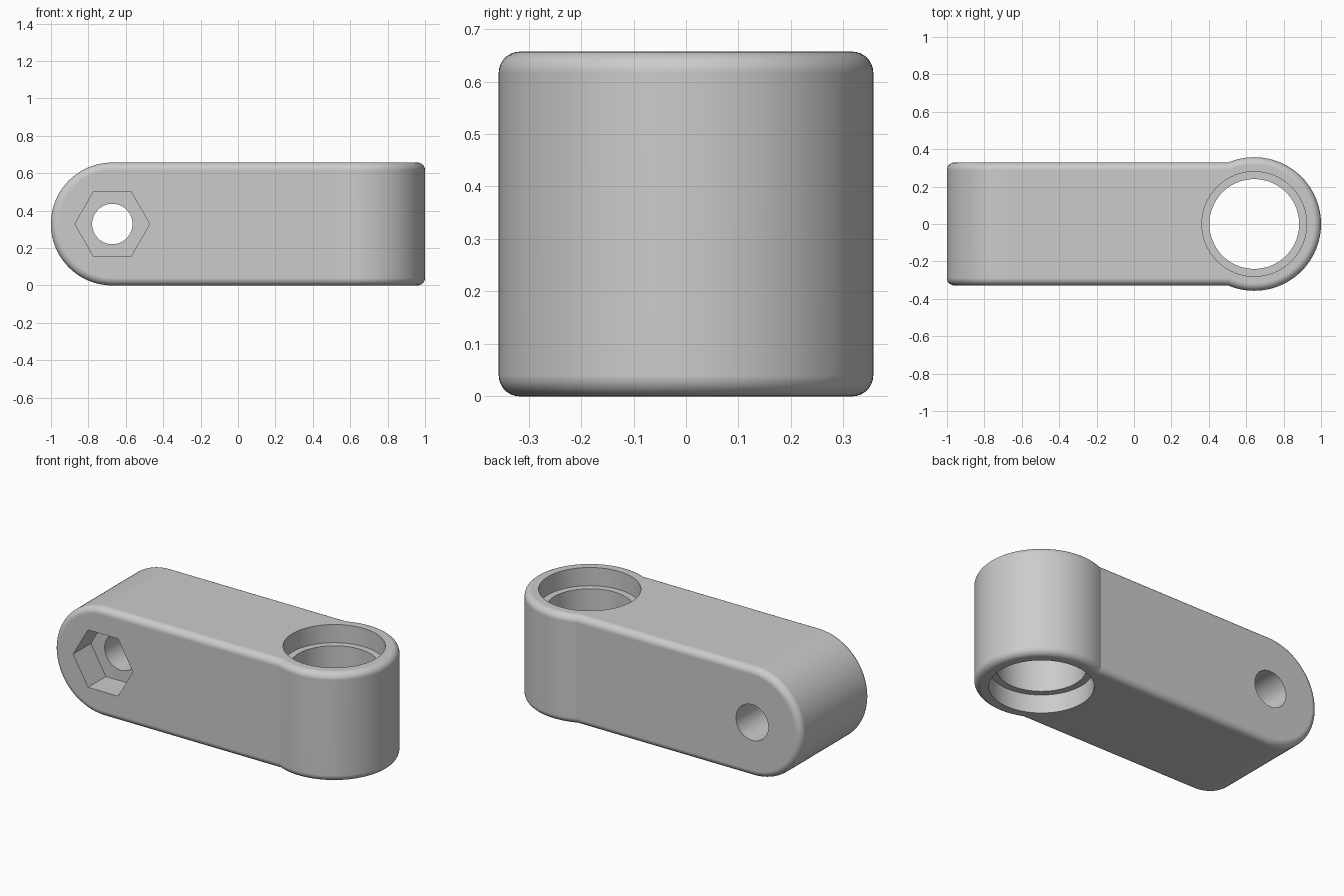
import bpy
import bmesh
from math import sin, cos, pi, radians
from mathutils import Vector

if "Cube" in bpy.data.objects:
    bpy.data.objects.remove(bpy.data.objects["Cube"], do_unlink=True)

HEIGHT = 0.657
HALF = HEIGHT / 2
FILLET = 0.04
BOSS_X, BOSS_R = 0.643, 0.357
BOLT_X = -0.672

grey = bpy.data.materials.new("plain grey")
grey.use_nodes = True
colour = (0.6, 0.6, 0.6, 1)
grey.diffuse_color = colour
grey.node_tree.nodes["Principled BSDF"].inputs["Base Color"].default_value = colour


def loft(name, loops):
    """Solid skinned through a list of equal closed loops, capped at both ends."""
    bm = bmesh.new()
    rings = [[bm.verts.new(p) for p in loop] for loop in loops]
    for a, b in zip(rings, rings[1:]):
        for i in range(len(a)):
            j = (i + 1) % len(a)
            bm.faces.new((a[i], a[j], b[j], b[i]))
    bm.faces.new(rings[0])
    bm.faces.new(rings[-1])
    bmesh.ops.recalc_face_normals(bm, faces=bm.faces)
    mesh = bpy.data.meshes.new(name)
    bm.to_mesh(mesh)
    bm.free()
    mesh.materials.append(grey)
    obj = bpy.data.objects.new(name, mesh)
    bpy.context.collection.objects.link(obj)
    return obj


def circle(x, r, z, n=96):
    return [Vector((x + r * cos(2 * pi * i / n), r * sin(2 * pi * i / n), z))
            for i in range(n)]


def upright(x, r, y, n):
    """Circle standing in the front plane."""
    return [Vector((p.x, y, HALF + p.y)) for p in circle(x, r, 0, n)]


def arm_outline(inset, y):
    """Rounded left end, square right end buried in the boss."""
    r = HALF - inset
    arc = [Vector((BOLT_X + r * cos(a), y, HALF + r * sin(a)))
           for a in (pi / 2 + pi * i / 48 for i in range(49))]
    return arc + [Vector((BOSS_X, y, HALF - r)), Vector((BOSS_X, y, HALF + r))]


def fillet_steps(half, steps=8):
    """(inset, position) pairs running between two rounded ends."""
    end = [(FILLET * (1 - sin(a)), half - FILLET * (1 - cos(a)))
           for a in (pi / 2 * i / steps for i in range(steps + 1))]
    return [(d, -p) for d, p in end] + [(d, p) for d, p in reversed(end)]


# Rounded arm and upright boss
body = loft("link_arm", [arm_outline(d, y) for d, y in fillet_steps(HALF)])
boss = loft("boss", [circle(BOSS_X, BOSS_R - d, HALF + z)
                     for d, z in fillet_steps(HALF)])

# Bore with a recess at each end, bolt hole and hexagonal nut pocket
RECESS = 0.11
cutters = [
    loft("bore_cutter", [circle(BOSS_X, r, z) for r, z in (
        (0.28, -0.1), (0.28, RECESS), (0.24, RECESS),
        (0.24, HEIGHT - RECESS), (0.28, HEIGHT - RECESS), (0.28, HEIGHT + 0.1))]),
    loft("bolt_cutter", [upright(BOLT_X, 0.108, y, 64) for y in (-0.5, 0.5)]),
    loft("nut_cutter", [upright(BOLT_X, 0.2, y, 6) for y in (-0.5, 0.17 - HALF)]),
]

for tool, operation in [(boss, "UNION")] + [(c, "DIFFERENCE") for c in cutters]:
    tool.hide_render = True
    mod = body.modifiers.new(tool.name, "BOOLEAN")
    mod.operation = operation
    mod.solver = "EXACT"
    mod.object = tool

# Bake the cuts and drop the helpers
bpy.context.view_layer.update()
depsgraph = bpy.context.evaluated_depsgraph_get()
baked = bpy.data.meshes.new_from_object(body.evaluated_get(depsgraph))
body.modifiers.clear()
body.data = baked
for tool in [boss] + cutters:
    bpy.data.objects.remove(tool, do_unlink=True)

# Smooth curves with crisp cut edges
for other in bpy.context.selected_objects:
    other.select_set(False)
body.select_set(True)
bpy.context.view_layer.objects.active = body
bpy.ops.object.shade_smooth_by_angle(angle=radians(25))
weighted = body.modifiers.new("even_shading", "WEIGHTED_NORMAL")
weighted.keep_sharp = True
